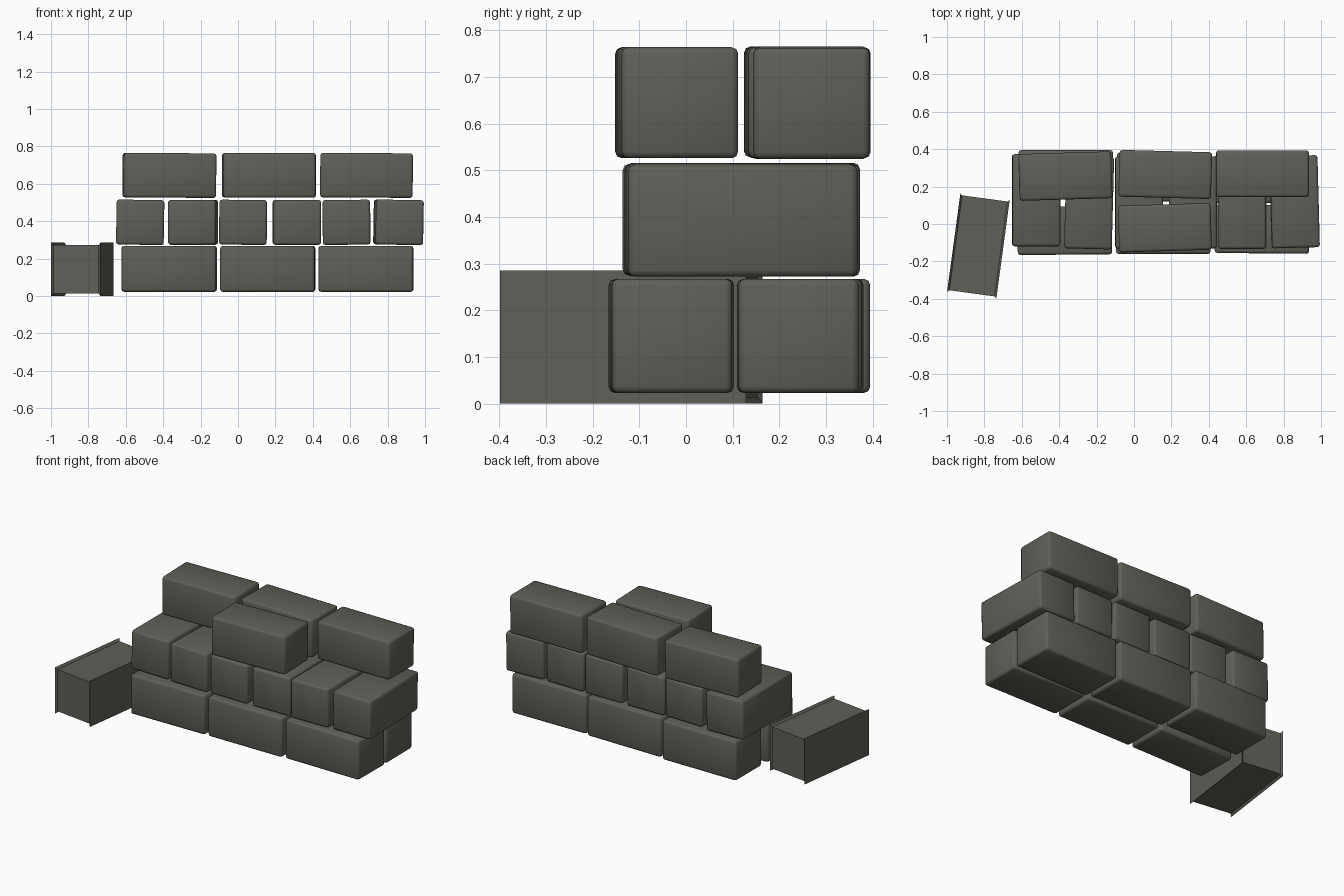
import bpy, bmesh, math
from mathutils import Matrix

if "Cube" in bpy.data.objects:
    bpy.data.objects.remove(bpy.data.objects["Cube"])

stone = bpy.data.materials.new("dark_grey_stone")
stone.diffuse_color = (0.115, 0.115, 0.098, 1)
stone.use_nodes = True
stone.node_tree.nodes["Principled BSDF"].inputs["Base Color"].default_value = stone.diffuse_color


def finish(bm, name, loc, yaw, roll=0):
    me = bpy.data.meshes.new(name)
    bmesh.ops.recalc_face_normals(bm, faces=bm.faces[:])
    bm.to_mesh(me)
    bm.free()
    me.materials.append(stone)
    ob = bpy.data.objects.new(name, me)
    bpy.context.collection.objects.link(ob)
    ob.location = loc
    ob.rotation_euler = (0, math.radians(roll), math.radians(yaw))
    return ob


def block(name, x, y, z, yaw=0, roll=0, size=(0.505, 0.258, 0.245)):
    """Stone block with softly rounded edges."""
    bm = bmesh.new()
    bmesh.ops.create_cube(bm, size=1, matrix=Matrix.Diagonal((*size, 1)))
    ob = finish(bm, name, (x, y, z), yaw, roll)
    bev = ob.modifiers.new("rounded_edges", 'BEVEL')
    bev.width = 0.014
    bev.segments = 2
    bpy.ops.object.select_all(action='DESELECT')
    ob.select_set(True)
    bpy.context.view_layer.objects.active = ob
    bpy.ops.object.modifier_apply(modifier=bev.name)
    bpy.ops.object.shade_smooth_by_angle(angle=math.radians(50))


# Bottom course: two rows of long blocks
for i, (x, y, yaw) in enumerate([(-0.37, -0.035, 0.5), (0.157, -0.031, 0), (0.685, -0.028, -0.5)]):
    block(f"bottom_front_block_{i + 1}", x, y, 0.145, yaw)
for i, (x, y, yaw) in enumerate([(-0.365, 0.266, 0), (0.16, 0.25, -0.5), (0.683, 0.24, 0.5)]):
    block(f"bottom_back_block_{i + 1}", x, y, 0.145, yaw)

# Middle course: blocks laid crosswise
middle = [(-0.523, 0.127, 0, 1), (-0.24, 0.113, -1.5, 0), (0.027, 0.115, 0, 0.5),
          (0.315, 0.115, 0.5, 0), (0.58, 0.113, 0, -0.5), (0.858, 0.119, 1.5, 1)]
for i, (x, y, yaw, roll) in enumerate(middle):
    block(f"middle_block_{i + 1}", x, y, 0.394, yaw, roll, (0.255, 0.492, 0.24))

# Top course: three blocks at the back, one in front
top = [("top_back_block_1", -0.367, 0.256, 1.7, 0.4), ("top_back_block_2", 0.167, 0.265, -1.5, 0),
       ("top_back_block_3", 0.687, 0.269, 0, 0.3), ("top_front_block", 0.165, -0.02, 1.7, 0)]
for name, x, y, yaw, roll in top:
    block(name, x, y, 0.645, yaw, roll, (0.495, 0.25, 0.238))

# Fallen block with thin flared lips around its two long sides
bm = bmesh.new()
loops = []
for x, hy, hz in [(-0.133, 0.266, 0.1425), (-0.122, 0.256, 0.129),
                  (0.122, 0.256, 0.129), (0.133, 0.266, 0.1425)]:
    loops.append([bm.verts.new((x, sy * hy, sz * hz))
                  for sy, sz in ((-1, -1), (1, -1), (1, 1), (-1, 1))])
for a, b in zip(loops, loops[1:]):
    for k in range(4):
        n = (k + 1) % 4
        bm.faces.new((a[k], a[n], b[n], b[k]))
bm.faces.new(loops[0])
bm.faces.new(loops[-1])
finish(bm, "fallen_block", (-0.832, -0.117, 0.1425), -7.7)
